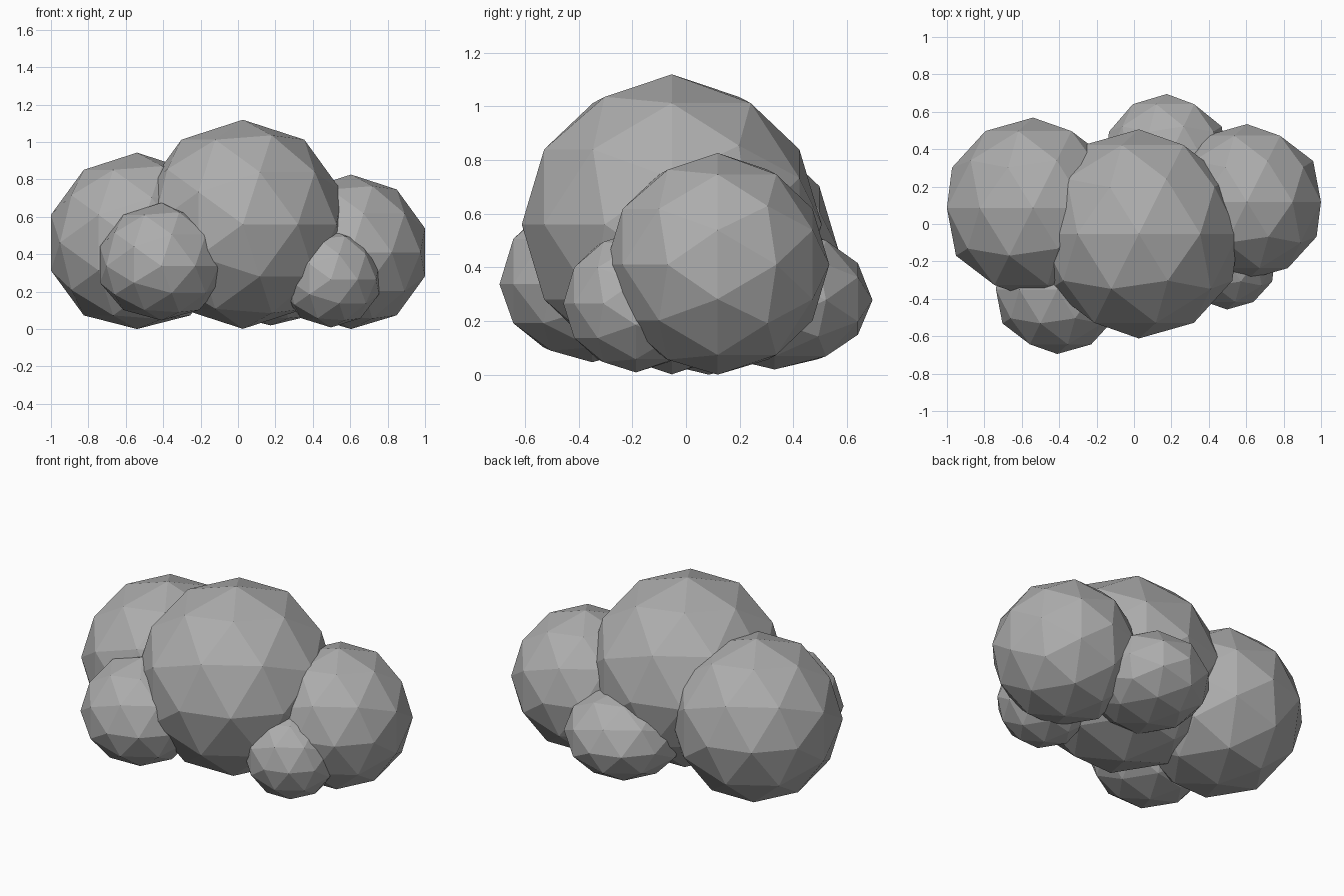
import bpy, math
from mathutils import Matrix

if "Cube" in bpy.data.objects:
    bpy.data.objects.remove(bpy.data.objects["Cube"])

# Mid-grey finish
grey = bpy.data.materials.new("grey")
grey.diffuse_color = (0.42, 0.42, 0.42, 1)
grey.use_nodes = True
grey.node_tree.nodes["Principled BSDF"].inputs["Base Color"].default_value = grey.diffuse_color

# Faceted lump: low-poly icosphere lying on its side, lower half slightly squashed,
# with any tip below the ground pressed flat
def lump(name, centre, radii, squash):
    bpy.ops.mesh.primitive_ico_sphere_add(subdivisions=2, radius=1)
    obj = bpy.context.object
    obj.name = name
    turn = Matrix.Rotation(math.radians(90), 4, 'X')
    obj.data.transform(Matrix.Diagonal((*radii, 1)) @ turn)
    for v in obj.data.vertices:
        if v.co.z < 0:
            v.co.z = max(v.co.z * squash, -centre[2])
    obj.location = centre
    obj.data.materials.append(grey)

# Overlapping lumps: name, centre, radii along x, y, z, squash of the lower half
LUMPS = [
    ("main_lump",        (0.026, -0.053, 0.56),  (0.559, 0.559, 0.559), 1),
    ("left_lump",        (-0.54, 0.085, 0.462),  (0.484, 0.484, 0.481), 1),
    ("right_lump",       (0.604, 0.118, 0.41),   (0.416, 0.416, 0.416), 1),
    ("front_left_lump",  (-0.41, -0.35, 0.337),  (0.345, 0.345, 0.338), 0.86),
    ("front_right_lump", (0.497, -0.187, 0.265), (0.27, 0.27, 0.27),    0.95),
    ("back_lump",        (0.175, 0.33, 0.278),   (0.345, 0.365, 0.275), 0.94),
]
for args in LUMPS:
    lump(*args)
